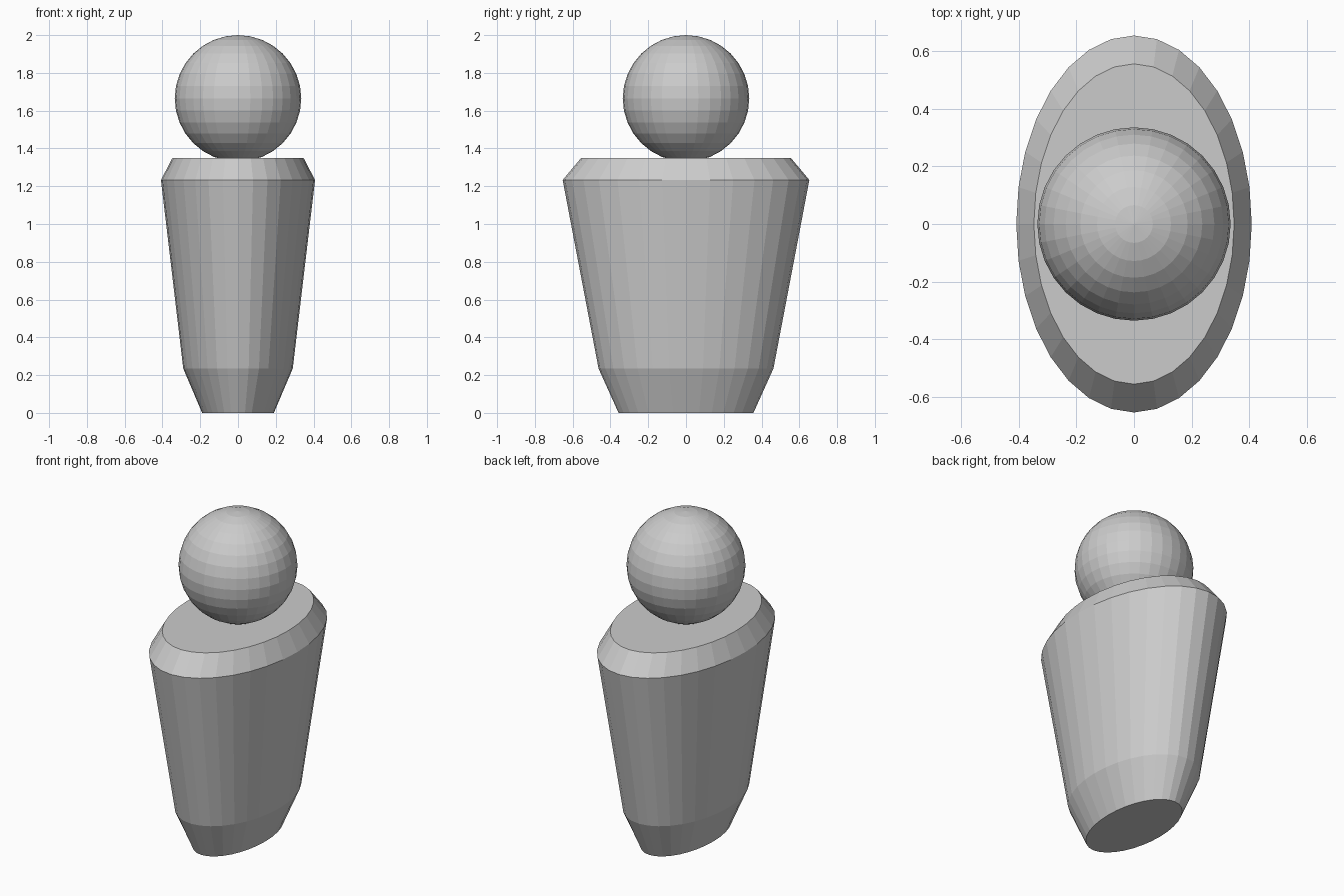
import bpy, bmesh
from math import cos, sin, pi

if "Cube" in bpy.data.objects:
    bpy.data.objects.remove(bpy.data.objects["Cube"])

SIDES = 32


def add_object(name, bm):
    bmesh.ops.recalc_face_normals(bm, faces=bm.faces)
    mesh = bpy.data.meshes.new(name)
    bm.to_mesh(mesh)
    bm.free()
    obj = bpy.data.objects.new(name, mesh)
    bpy.context.collection.objects.link(obj)
    return obj


# Body: stacked elliptical sections (z, x radius, y radius)
sections = [(0.0, 0.19, 0.357), (0.235, 0.29, 0.463),
            (1.233, 0.408, 0.653), (1.35, 0.347, 0.555)]
bm = bmesh.new()
rings = [[bm.verts.new((rx * cos(2 * pi * i / SIDES), ry * sin(2 * pi * i / SIDES), z))
          for i in range(SIDES)] for z, rx, ry in sections]
for low, high in zip(rings, rings[1:]):
    for i in range(SIDES):
        j = (i + 1) % SIDES
        bm.faces.new((low[i], low[j], high[j], high[i]))
bm.faces.new(rings[0][::-1])
bm.faces.new(rings[-1])
add_object("body", bm)

# Head: faceted ball slightly sunk into the shoulders
bm = bmesh.new()
bmesh.ops.create_uvsphere(bm, u_segments=SIDES, v_segments=16, radius=0.335)
head = add_object("head", bm)
head.location.z = 1.665
